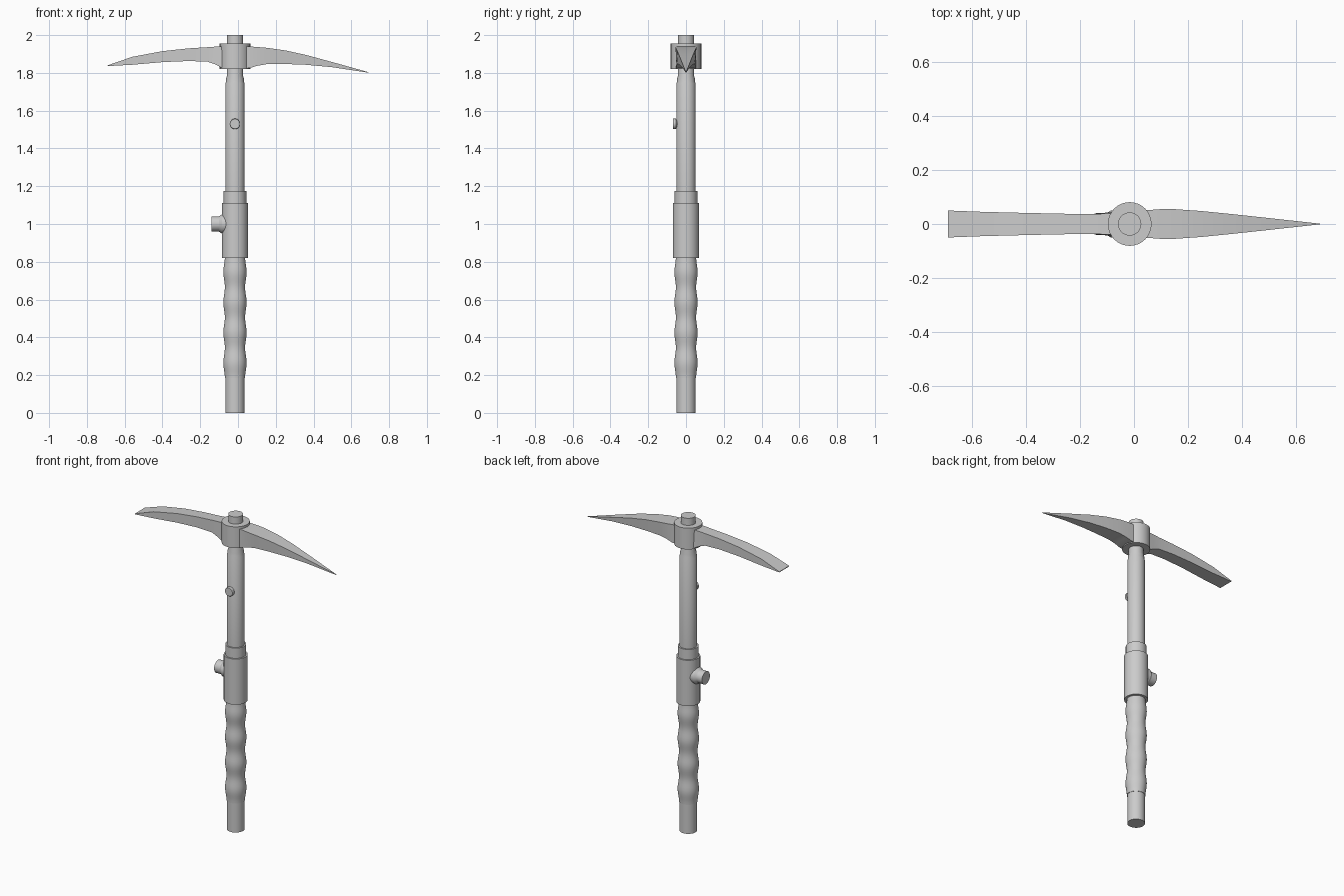
import bpy, bmesh, math
from mathutils import Matrix

if "Cube" in bpy.data.objects:
    bpy.data.objects.remove(bpy.data.objects["Cube"])

CX = -0.016  # the handle axis sits slightly left of centre


def finish(name, bm, angle=30):
    bmesh.ops.recalc_face_normals(bm, faces=bm.faces)
    me = bpy.data.meshes.new(name)
    bm.to_mesh(me)
    bm.free()
    ob = bpy.data.objects.new(name, me)
    bpy.context.collection.objects.link(ob)
    bpy.ops.object.select_all(action='DESELECT')
    ob.select_set(True)
    bpy.context.view_layer.objects.active = ob
    bpy.ops.object.shade_smooth_by_angle(angle=math.radians(angle))
    return ob


def skin(bm, rings):
    # join equal-length rings into a closed tube
    n = len(rings[0])
    for a, b in zip(rings, rings[1:]):
        for i in range(n):
            j = (i + 1) % n
            bm.faces.new((a[i], a[j], b[j], b[i]))
    bm.faces.new(rings[0])
    bm.faces.new(rings[-1])


def lathe(name, profile, matrix=None, sides=32):
    # profile is (radius, height) pairs turned about local z
    bm = bmesh.new()
    rings = [[bm.verts.new((r * math.cos(2 * math.pi * i / sides),
                            r * math.sin(2 * math.pi * i / sides), z))
              for i in range(sides)] for r, z in profile]
    skin(bm, rings)
    bm.transform(matrix or Matrix.Translation((CX, 0, 0)))
    return finish(name, bm)


def blade(name, stations):
    # stations are (x, top z, bottom z, top half width, bottom half width)
    bm = bmesh.new()
    rings = [[bm.verts.new(p) for p in ((x, -wt, zt), (x, wt, zt), (x, wb, zb), (x, -wb, zb))]
             for x, zt, zb, wt, wb in stations]
    skin(bm, rings)
    return finish(name, bm)


# Handle: plain butt, wavy grip, sleeve and shaft
lathe("handle_butt", [(0.051, 0), (0.051, 0.19)])
grip = []
for i in range(41):
    z = 0.185 + 0.635 * i / 40
    grip.append((0.0575 + 0.004 * math.cos(2 * math.pi * (z - 0.265) / 0.16), z))
lathe("grip", grip)
lathe("sleeve", [(0.069, 0.82), (0.069, 1.11)])
lathe("sleeve_collar", [(0.06, 1.10), (0.06, 1.175)])
lathe("shaft", [(0.051, 1.17), (0.051, 1.745), (0.047, 1.755), (0.047, 1.77), (0.043, 1.783), (0.043, 2.0)])

# Head: round socket with a chisel blade and a pointed blade
lathe("head_socket", [(0.081, 1.82), (0.081, 1.955)])
blade("pick_blade", [
    (0.0, 1.942, 1.822, 0.052, 0.052),
    (0.06, 1.940, 1.825, 0.052, 0.052),
    (0.10, 1.937, 1.837, 0.055, 0.050),
    (0.15, 1.933, 1.846, 0.055, 0.048),
    (0.25, 1.919, 1.847, 0.048, 0.043),
    (0.36, 1.895, 1.843, 0.037, 0.034),
    (0.50, 1.857, 1.830, 0.022, 0.020),
    (0.69, 1.804, 1.801, 0.001, 0.001)])
blade("chisel_blade", [
    (-0.02, 1.942, 1.824, 0.045, 0.046),
    (-0.09, 1.940, 1.829, 0.039, 0.044),
    (-0.12, 1.939, 1.845, 0.038, 0.040),
    (-0.16, 1.936, 1.859, 0.037, 0.037),
    (-0.26, 1.930, 1.863, 0.038, 0.038),
    (-0.40, 1.915, 1.857, 0.041, 0.041),
    (-0.56, 1.885, 1.843, 0.045, 0.045),
    (-0.69, 1.840, 1.836, 0.050, 0.050)])

# Side knob on the sleeve, pointing left
lathe("side_knob", [(0.05, 0), (0.05, 0.07), (0.04, 0.085), (0.04, 0.124)],
      Matrix.Translation((CX, 0, 1.0)) @ Matrix.Rotation(-math.pi / 2, 4, 'Y'))

# Small button on the front of the shaft
lathe("front_button", [(0.022, 0), (0.022, 0.051), (0.028, 0.053), (0.028, 0.067), (0.026, 0.07)],
      Matrix.Translation((CX, 0, 1.53)) @ Matrix.Rotation(math.pi / 2, 4, 'X'), 24)
